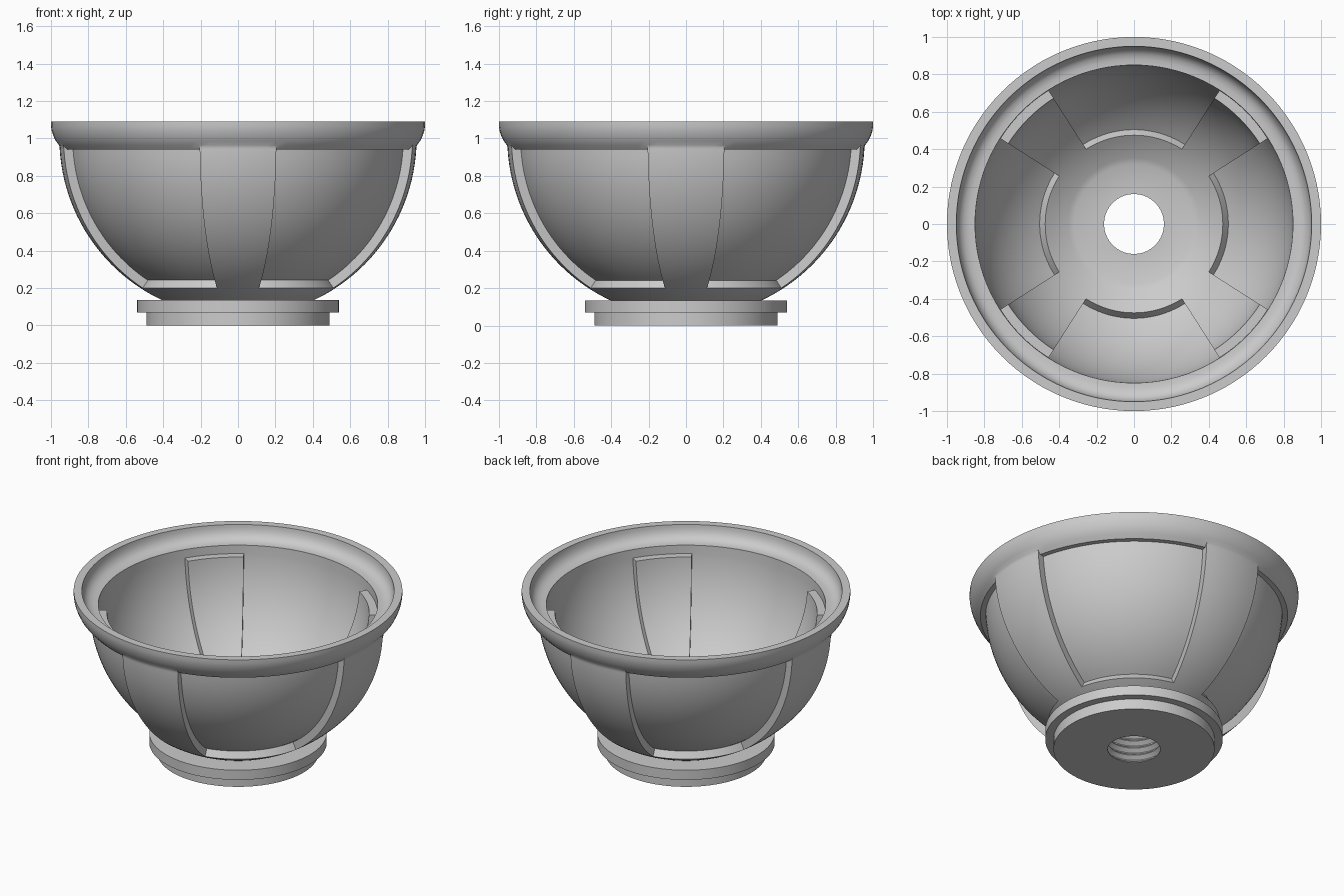
import bpy, bmesh
from math import sin, cos, acos, radians

if "Cube" in bpy.data.objects:
    bpy.data.objects.remove(bpy.data.objects["Cube"])

ZC = 1.0                                   # height of the common sphere centre
R_OUT, R_OUT_LOW = 0.955, 0.905            # outer rib / outer recess
R_IN, R_IN_LOW = 0.80, 0.85                # inner rib / inner recess
RIB = 12.4                                 # half angle of every rib


def pol(r, a):
    """Point on the sphere profile, a = angle from straight down."""
    return (r * sin(a), ZC - r * cos(a))


def arc(r, a0, a1, n):
    return [pol(r, a0 + (a1 - a0) * k / n) for k in range(n + 1)]


def profile(outer_rib, inner_rib):
    """Closed (radius, z) section; always the same number of points."""
    ro = R_OUT if outer_rib else R_OUT_LOW
    ri = R_IN if inner_rib else R_IN_LOW
    # stepped foot
    p = [(0.16, 0), (0.49, 0), (0.49, 0.07), (0.54, 0.07), (0.54, 0.135)]
    # outer bowl
    a_foot, a_step = acos((ZC - 0.135) / R_OUT), radians(33.1)
    p += arc(R_OUT, a_foot, a_step, 4)
    p += arc(ro, a_step, acos(0.06 / ro), 22)
    p.append((0.9535, 0.95) if outer_rib else (0.935, 0.94))
    # flared rim with a rounded seat inside
    p += [(0.957, 0.964), (0.974, 0.986), (0.987, 1.013), (0.996, 1.04), (1.0, 1.065), (1.0, 1.09),
          (0.95, 1.09), (0.948, 1.07), (0.941, 1.045), (0.927, 1.022),
          (0.907, 1.007), (0.88, 0.999), (0.85, 0.998)]
    # inner bowl
    a_top = acos(0.058 / R_IN_LOW)
    p.append(pol(R_IN_LOW, a_top))
    a_in = radians(36.4)
    p += arc(ri, acos(0.058 / ri), a_in, 22)
    a_floor = acos((ZC - 0.267) / R_IN)
    p += arc(R_IN, a_in, a_floor, 5)
    # floor and threaded hole
    p.append((0.16, 0.267))
    turns, top = 5, 0.25
    pitch = top / turns
    for k in range(turns):
        z = top - k * pitch
        p += [(0.16, z), (0.185, z - pitch * 0.4), (0.185, z - pitch * 0.5), (0.16, z - pitch * 0.9)]
    return p


# sectors around one quarter: (start, end, steps, outer rib, inner rib)
quarter = [(-RIB, RIB, 8, True, False),
           (RIB, 45 - RIB, 6, False, False),
           (45 - RIB, 45 + RIB, 8, False, True),
           (45 + RIB, 90 - RIB, 6, False, False)]

bm = bmesh.new()
columns = []
for q in range(4):
    for a0, a1, n, o, i in quarter:
        for k in range(n + 1):
            t = radians(q * 90 + a0 + (a1 - a0) * k / n)
            columns.append([bm.verts.new((r * cos(t), r * sin(t), z)) for r, z in profile(o, i)])

# skin the columns; doubled columns make the rib side walls
for c, col in enumerate(columns):
    nxt = columns[(c + 1) % len(columns)]
    for j in range(len(col)):
        m = (j + 1) % len(col)
        bm.faces.new((col[j], nxt[j], nxt[m], col[m]))
bmesh.ops.remove_doubles(bm, verts=bm.verts, dist=0.0004)
bmesh.ops.recalc_face_normals(bm, faces=bm.faces)

mesh = bpy.data.meshes.new("ribbed_bowl")
bm.to_mesh(mesh)
bm.free()
bowl = bpy.data.objects.new("ribbed_bowl", mesh)
bpy.context.collection.objects.link(bowl)
bpy.context.view_layer.objects.active = bowl
bowl.select_set(True)
bpy.ops.object.shade_smooth_by_angle(angle=radians(28))
